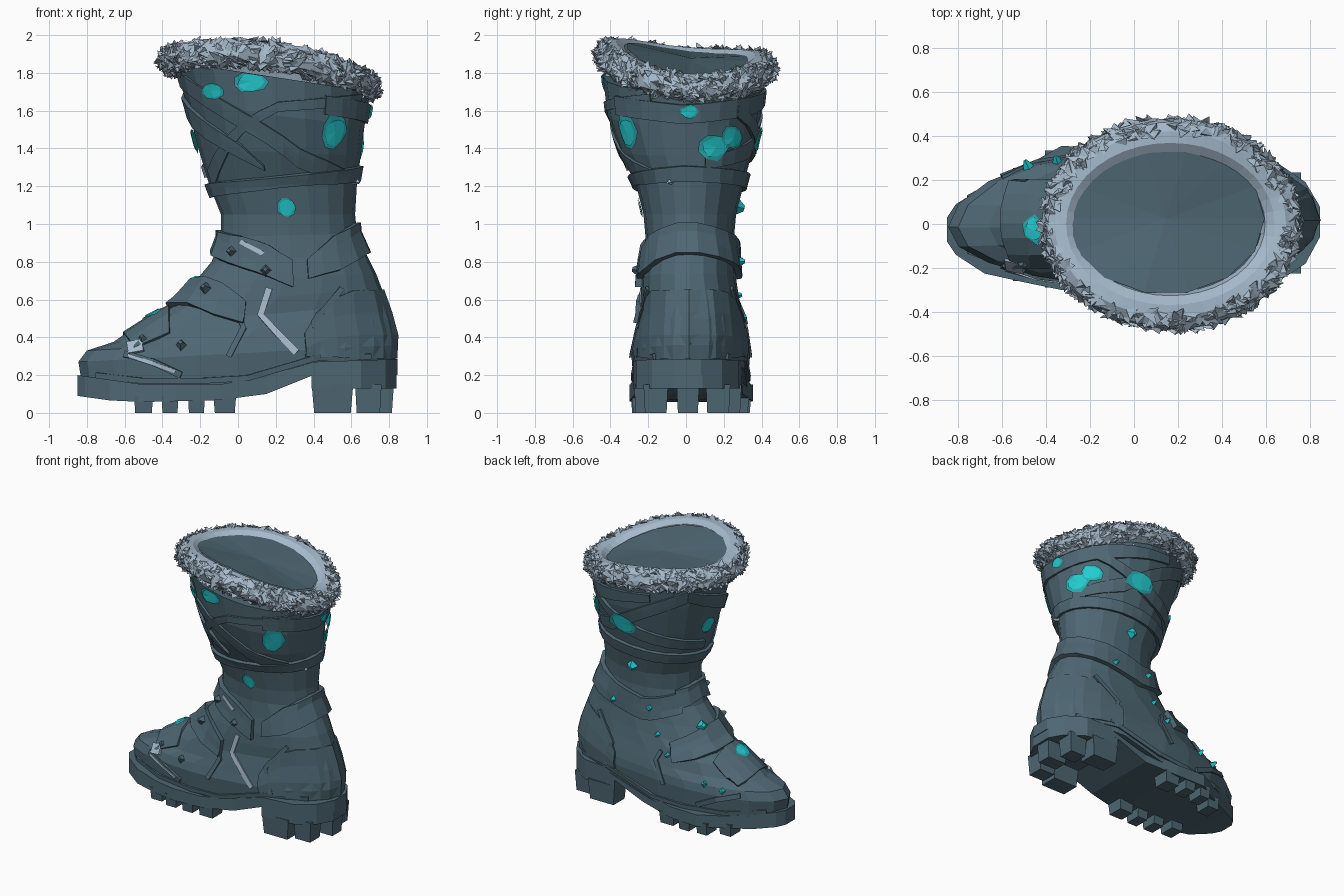
import bpy, bmesh, math, random
from mathutils import Vector, Matrix
from mathutils.bvhtree import BVHTree

if "Cube" in bpy.data.objects:
    bpy.data.objects.remove(bpy.data.objects["Cube"])

random.seed(4)

def material(name, r, g, b):
    m = bpy.data.materials.new(name)
    m.diffuse_color = (r, g, b, 1)
    m.use_nodes = True
    m.node_tree.nodes["Principled BSDF"].inputs["Base Color"].default_value = m.diffuse_color
    return m

SLATE = material("slate leather", .076, .135, .171)
FUR = material("pale fur", .38, .49, .60)
CYAN = material("bright cyan", .017, .60, .63)
TEAL = material("deep teal", .02, .40, .42)

def finish(name, bm, mat, recalc=True):
    if recalc:
        bmesh.ops.recalc_face_normals(bm, faces=bm.faces)
    me = bpy.data.meshes.new(name)
    bm.to_mesh(me)
    bm.free()
    me.materials.append(mat)
    ob = bpy.data.objects.new(name, me)
    bpy.context.collection.objects.link(ob)
    return ob

def loft(name, rings, mat, closed=False):
    bm = bmesh.new()
    vs = [[bm.verts.new(p) for p in r] for r in rings]
    n = len(rings[0])
    for a, b in zip(vs, vs[1:] + vs[:1] if closed else vs[1:]):
        for i in range(n):
            bm.faces.new((a[i], a[(i + 1) % n], b[(i + 1) % n], b[i]))
    if not closed:
        bm.faces.new(vs[0])
        bm.faces.new(vs[-1])
    return finish(name, bm, mat)

def interp(table, x, k=1):
    for a, b in zip(table, table[1:]):
        if x <= b[0]:
            t = max(0, (x - a[0]) / (b[0] - a[0]))
            return a[k] + (b[k] - a[k]) * t
    return table[-1][k]

# Sole outline (x, y min, y max) and its height lines
OUT = [(-.85, -.08, .03), (-.81, -.14, .09), (-.68, -.225, .17), (-.5, -.265, .26), (-.33, -.3, .355),
       (-.1, -.295, .345), (.15, -.27, .3), (.4, -.28, .295), (.65, -.265, .28), (.78, -.18, .19), (.845, -.06, .08)]
BOT = [(-.85, .09), (-.6, .055), (0, .07), (.15, .1), (.4, .2), (.85, .2)]
TOP = [(-.85, .2), (-.5, .15), (0, .15), (.4, .27), (.85, .285)]

def slab(name, xs, zb, zt):
    loft(name, [[(x, interp(OUT, x, 1), zb(x)), (x, interp(OUT, x, 2), zb(x)),
                 (x, interp(OUT, x, 2), zt(x)), (x, interp(OUT, x, 1), zt(x))] for x in xs], SLATE)

slab("sole", [o[0] for o in OUT], lambda x: interp(BOT, x), lambda x: interp(TOP, x))
slab("heel_block", [.39, .5, .65, .78, .84], lambda x: .13, lambda x: .25)

# Tread lugs
def lug(name, x, y, sx, sy, top):
    bm = bmesh.new()
    bmesh.ops.create_cube(bm, size=1, matrix=Matrix.Translation((x, y, top / 2)) @ Matrix.Diagonal((sx, sy, top, 1)))
    for v in bm.verts:
        if v.co.z < .01:
            v.co.x += (x - v.co.x) * .12
            v.co.y += (y - v.co.y) * .12
    finish(name, bm, SLATE)

for x, w in ((-.5, .1), (-.36, .09), (-.22, .09), (-.07, .12)):
    lug("toe_lug", x, interp(OUT, x, 1) + .07, w, .13, .09)
    lug("toe_lug", x, interp(OUT, x, 2) - .07, w, .13, .09)
for x, y, sx, sy in ((.5, -.2, .22, .15), (.5, .22, .22, .15), (.69, -.16, .14, .13), (.69, .17, .14, .13), (.74, .01, .17, .12)):
    lug("heel_lug", x, y, sx, sy, .15)

# Boot body: tilted rings (x front, x back, z front, z back, y centre, half width)
RINGS = [(-.83, .83, None, 0, .025, .30), (-.845, .845, .27, .36, .025, .315), (-.80, .84, .33, .42, .03, .305),
         (-.66, .82, .375, .50, .03, .29), (-.54, .79, .46, .58, .03, .27), (-.34, .76, .57, .66, .02, .26),
         (-.24, .73, .68, .74, .015, .25), (-.14, .68, .80, .84, .02, .24), (-.09, .63, .93, .95, .02, .235),
         (-.09, .62, 1.05, 1.05, .02, .245), (-.15, .63, 1.2, 1.22, .02, .285), (-.21, .65, 1.4, 1.36, 0, .35),
         (-.27, .67, 1.63, 1.52, -.01, .405), (-.34, .70, 1.86, 1.70, -.01, .43)]

def ring(xl, xr, zl, zr, yc, ry, n=20):
    pts = []
    low = (zl or 0) < .4
    for i in range(n):
        a = 2 * math.pi * i / n
        c, s = math.cos(a), math.sin(a)
        p = (.75 if (zl or 0) < .9 else .95) if c > 0 else (1.15 if low else .95)
        x = (xl + xr) / 2 + (xr - xl) / 2 * math.copysign(abs(c) ** p, c)
        t = (x - xl) / (xr - xl)
        z = interp(TOP, x) - .02 if zl is None else zl + (zr - zl) * t
        pts.append((x, yc * (1 - max(0, -c) ** 4 * 1.5) + ry * s, z))
    return pts

body = loft("boot_body", [ring(*r) for r in RINGS], SLATE)
tree = BVHTree.FromPolygons([v.co for v in body.data.vertices], [list(p.vertices) for p in body.data.polygons])

# Projection helpers: return a surface point and its normal
def cast(o, d, near):
    p, n, *_ = tree.ray_cast(Vector(o), Vector(d))
    if p is None:
        p, n, *_ = tree.find_nearest(Vector(near))
    return p, n

def around(deg, z):
    c, s = math.cos(math.radians(deg)), math.sin(math.radians(deg))
    return cast((.25 + 3 * c, 3 * s, z), (-c, -s, 0), (.25 + .4 * c, .4 * s, z))

def side(x, z, s):
    return cast((x, 3 * s, z), (0, -s, 0), (x, .25 * s, z))

def above(x, y):
    return cast((x, y, 3), (0, 0, -1), (x, y, .3))

# Raised strip: each row is a list of surface points across its width
def ribbon(name, rows, thick, mat):
    loft(name, [[r[0][0] - r[0][1] * .02] + [p + n * thick for p, n in r] + [r[-1][0] - r[-1][1] * .02] for r in rows], mat)

def band(name, keys, thick=.025, mat=SLATE, step=14):
    rows, d = [], keys[0][0]
    while True:
        z, h = interp(keys, d, 1), interp(keys, d, 2)
        rows.append([around(d, z + h * f) for f in (1, .33, -.33, -1)])
        if d >= keys[-1][0]:
            break
        d = min(d + step, keys[-1][0])
    ribbon(name, rows, thick, mat)

def stroke(name, keys, w, s=-1, thick=.012, mat=SLATE):
    rows = []
    for i, k in enumerate(keys):
        a, b = Vector(keys[max(i - 1, 0)]), Vector(keys[min(i + 1, len(keys) - 1)])
        t = (b - a).normalized()
        n = Vector((-t.y, t.x)) * w / 2
        rows.append([side(k[0] + n.x, k[1] + n.y, s), side(k[0] - n.x, k[1] - n.y, s)])
    ribbon(name, rows, thick, mat)

# Shaft wraps
band("lower_cuff", [(-1, 1.27, .04), (90, 1.23, .04), (180, 1.18, .035), (270, 1.23, .03), (359, 1.27, .04)])
band("upper_wrap", [(-60, 1.63, .05), (0, 1.58, .05), (60, 1.63, .05), (120, 1.7, .03)], .02)
band("front_wrap_a", [(170, 1.8, .03), (200, 1.73, .05), (285, 1.34, .05), (335, 1.25, .03)], .015)
band("front_wrap_b", [(150, 1.72, .04), (195, 1.56, .06), (235, 1.38, .04), (250, 1.3, .01)], .022)
band("front_wrap_c", [(195, 1.24, .05), (235, 1.5, .03), (262, 1.62, .025), (335, 1.66, .03)], .015)
band("back_wrap_a", [(15, 1.32, .03), (70, 1.4, .05), (150, 1.72, .05)], .015)
band("back_wrap_b", [(40, 1.6, .03), (100, 1.4, .05), (175, 1.28, .03)], .022)

# Ankle and instep straps, heel counter
band("ankle_strap_front", [(150, .86, .07), (180, .91, .06), (210, .86, .08), (245, .81, .085), (280, .735, .07)], .035)
band("ankle_strap_back", [(298, .76, .05), (325, .84, .09), (350, .92, .085), (370, .92, .085), (420, .84, .08),
                          (470, .78, .08), (515, .84, .07)], .035)
band("instep_strap", [(140, .52, .06), (165, .6, .07), (195, .64, .07), (214, .585, .085), (228, .53, .06)], .035)
band("heel_counter", [(292, .36, .06), (312, .44, .14), (335, .47, .18), (385, .47, .18), (410, .44, .14), (430, .36, .06)], .012)
for s in (-1, 1):
    stroke("welt", [(-.75, .2), (-.5, .17), (-.2, .17), (.05, .185), (.4, .29), (.7, .3)], .03, s, .015)
    stroke("vamp_seam", [(-.6, .31), (-.45, .27), (-.3, .2)], .035, s, .015)
    stroke("quarter_seam", [(-.05, .3), (.03, .45), (.0, .52)], .03, s, .015)
    stroke("heel_seam", [(.55, .66), (.4, .48), (.45, .3)], .03, s, .015)

# Overlay across the toe
ribbon("vamp_overlay", [[above(-.6 + 1.2 * (y - .02) ** 2, y), above(-.47, y), above(-.36, y)]
                        for y in (-.19, -.13, -.06, 0, .06, .13, .19)], .018, SLATE)

# Pale worn edges
stroke("pale_zigzag", [(.165, .66), (.12, .52), (.21, .42), (.31, .32)], .035, -1, .01, FUR)
stroke("pale_toe_edge", [(-.58, .30), (-.45, .265), (-.33, .22)], .018, -1, .021, FUR)
stroke("pale_toe_patch", [(-.58, .335), (-.5, .35)], .05, -1, .022, FUR)
stroke("pale_strap_edge", [(.03, .9), (.14, .84)], .022, -1, .04, FUR)

# Glowing patches: a bright core over a teal rim, laid on the surface
def patch(name, deg, z, w, h, lift=.02):
    for scale, mat, up in ((1, TEAL, lift), (.78, CYAN, lift + .005)):
        bm = bmesh.new()
        p0, n0 = around(deg, z)
        ux = Vector((0, 0, 1)).cross(n0).normalized()
        uz = n0.cross(ux)
        vs = []
        for i in range(9):
            a, r = i * math.tau / 9, scale * random.uniform(.85, 1.12)
            hit, n, *_ = tree.find_nearest(p0 + ux * w * r * math.cos(a) + uz * h * r * math.sin(a))
            vs.append(bm.verts.new(hit + n * up))
        c = bm.verts.new(p0 + n0 * up)
        for i in range(9):
            bm.faces.new((vs[i], vs[(i + 1) % 9], c))
        finish(name, bm, mat, False)

for d, z, w, h, l in ((221, 1.71, .08, .045, .02), (247, 1.755, .09, .06, .012), (310, 1.49, .08, .1, .012),
                      (2, 1.6, .045, .04, .025), (22, 1.41, .09, .07, .02), (36, 1.46, .08, .065, .026),
                      (88, 1.45, .11, .08, .026), (172, 1.45, .06, .07, .02), (272, 1.09, .05, .055, .008)):
    patch("glow_patch", d, z, w, h, l)
patch("toe_glow", 182, .51, .065, .055, .022)

# Studs and gems
def stud(name, hit, r, lift, mat):
    p, n = hit
    bm = bmesh.new()
    m = Matrix.Translation(p + n * lift) @ n.to_track_quat('Z', 'Y').to_matrix().to_4x4()
    bmesh.ops.create_cone(bm, segments=4, radius1=r, radius2=r * .35, depth=.04, cap_ends=True, matrix=m)
    finish(name, bm, mat)

for x, z, l in ((-.02, .85, .045), (.15, .75, .045), (-.16, .65, .045), (-.5, .38, .02), (-.3, .36, .01)):
    stud("strap_stud", side(x, z, -1), .035, l, SLATE)
for x, z, r, l in ((.25, 1.09, .045, .015), (.12, .8, .03, .04), (.4, .8, .03, .04), (-.2, .68, .045, .035),
                   (.05, .62, .025, .012), (-.05, .5, .025, .012), (-.35, .36, .025, .012), (-.48, .33, .025, .02)):
    stud("side_gem", side(x, z, 1), r, l, CYAN)
stud("rear_rivet", around(348, 1.23), .022, .02, FUR)

# Fur collar: a tilted ring covered in chunky spikes
def collar(a, phi, k=1.0):
    c, s = math.cos(a), math.sin(a)
    r = .085 * k * math.cos(phi)
    z = 1.828 - .033 * math.cos(2 * a) - .07 * c - .035 * s + .075 * k * math.sin(phi)
    return Vector((.165 + (.5 + r) * c, (.395 + r) * s, z))

loft("fur_collar", [[collar(i * math.tau / 40, j * math.tau / 10) for j in range(10)] for i in range(40)], FUR, True)
bm = bmesh.new()
for i in range(850):
    a, phi = random.uniform(0, math.tau), random.uniform(-1.7, 1.35)
    tip = collar(a + random.uniform(-.08, .08), phi + random.uniform(-.5, .5), random.uniform(1.12, 1.38))
    t = random.uniform(0, math.tau)
    vs = [bm.verts.new(collar(a + .06 * math.cos(t + k * 2.1), phi + .33 * math.sin(t + k * 2.1), 1)) for k in range(3)]
    v = bm.verts.new(tip)
    for k in range(3):
        bm.faces.new((vs[k], vs[(k + 1) % 3], v))
finish("fur_spikes", bm, FUR)

# Dark closed opening, just below the collar's top edge
bm = bmesh.new()
rim = [bm.verts.new(collar(i * math.tau / 14, 2.3, .9) + Vector((-.02, .025, 0))) for i in range(14)]
mid = bm.verts.new((.145, .025, sum(v.co.z for v in rim) / 14))
for i in range(14):
    bm.faces.new((rim[i], rim[(i + 1) % 14], mid))
finish("opening_floor", bm, SLATE, False)
